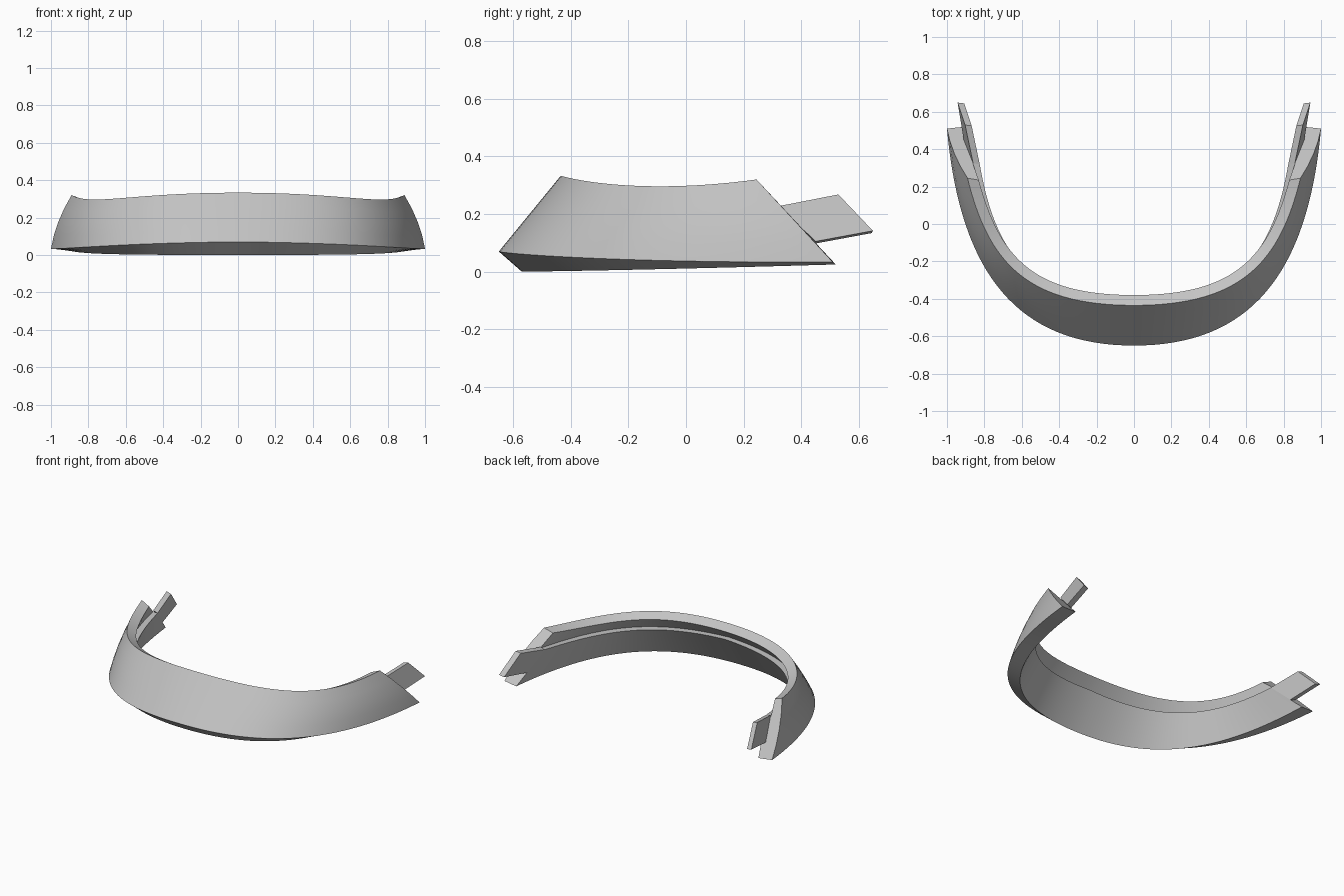
import bpy, bmesh, math
from mathutils import Vector

cube = bpy.data.objects.get("Cube")
if cube:
    bpy.data.objects.remove(cube, do_unlink=True)

grey = bpy.data.materials.new("plain grey")
grey.use_nodes = True
colour = (0.55, 0.55, 0.55, 1)
grey.diffuse_color = colour
grey.node_tree.nodes["Principled BSDF"].inputs["Base Color"].default_value = colour

STEPS = 32


def bezier(a, b, c, d, t):
    s = 1 - t
    return a * s**3 + b * 3 * s * s * t + c * 3 * s * t * t + d * t**3


def rail(front, reach, bend, end, heights):
    """Half rail from the middle of the front to the left tip."""
    y, h = front, heights
    pts = [Vector((0, y, h[0])), Vector((reach, y, h[1])),
           Vector((*bend, h[2])), Vector((*end, h[3]))]
    return [bezier(*pts, i / STEPS) for i in range(STEPS + 1)]


def bulged(low, high, s):
    """Rail between two others, swelling outwards towards the tips."""
    swell = 4 * s * (1 - s) * .016
    return [a.lerp(b, s) + Vector((swell * a.x, 0, 0))
            for a, b in zip(low, high)]


def finish(name, bm):
    bmesh.ops.recalc_face_normals(bm, faces=bm.faces)
    mesh = bpy.data.meshes.new(name)
    bm.to_mesh(mesh)
    bm.free()
    mesh.materials.append(grey)
    obj = bpy.data.objects.new(name, mesh)
    bpy.context.collection.objects.link(obj)
    bpy.ops.object.select_all(action='DESELECT')
    obj.select_set(True)
    bpy.context.view_layer.objects.active = obj
    bpy.ops.object.shade_smooth_by_angle(angle=math.radians(25))


def loft(bm, sections):
    """Skin a list of closed sections and cap both ends."""
    rings = [[bm.verts.new(p) for p in s] for s in sections]
    n = len(rings[0])
    for a, b in zip(rings, rings[1:]):
        for i in range(n):
            j = (i + 1) % n
            bm.faces.new((a[i], a[j], b[j], b[i]))
    bm.faces.new(rings[0])
    bm.faces.new(rings[-1])


def flip(p):
    return Vector((-p.x, p.y, p.z))


# Curved band: edges of its stepped cross-section, in order
lower_outer = rail(-.65, .62, (.93, -.27), (1.0, .51), (.07, .065, .03, .033))
upper_outer = rail(-.435, .58, (.78, -.20), (.89, .245), (.333, .333, .26, .32))
rim_inner = rail(-.38, .55, (.72, -.17), (.83, .235), (.30, .30, .23, .297))
ledge_back = rail(-.46, .60, (.79, -.18), (.862, .325), (.225, .20, .18, .22))
ledge_front = rail(-.42, .57, (.745, -.14), (.825, .32), (.225, .20, .18, .22))
lower_inner = rail(-.57, .60, (.85, -.22), (.905, .52), (0, 0, .003, .025))
wall = [bulged(lower_outer, upper_outer, s) for s in (.25, .5, .75)]

half = list(zip(lower_outer, *wall, upper_outer, rim_inner,
                ledge_back, ledge_front, lower_inner))
mirrored = [[flip(p) for p in s] for s in reversed(half[1:])]
bm = bmesh.new()
loft(bm, mirrored + half)
finish("curved_band", bm)

# Tabs: the inner strip carried on past the slanted ends
top, foot = ledge_front[-1], lower_inner[-1]
low = top.lerp(foot, .63)
out = Vector((.035, .004, .008))
tip_top, tip_low = Vector((.868, .525, .26)), Vector((.908, .645, .134))
root = [top, top + out, low + out, low]
tip = [tip_top, tip_top + out, tip_low + out, tip_low]
for name, side in (("left_tab", Vector), ("right_tab", flip)):
    bm = bmesh.new()
    loft(bm, [[side(p) for p in root], [side(p) for p in tip]])
    finish(name, bm)
